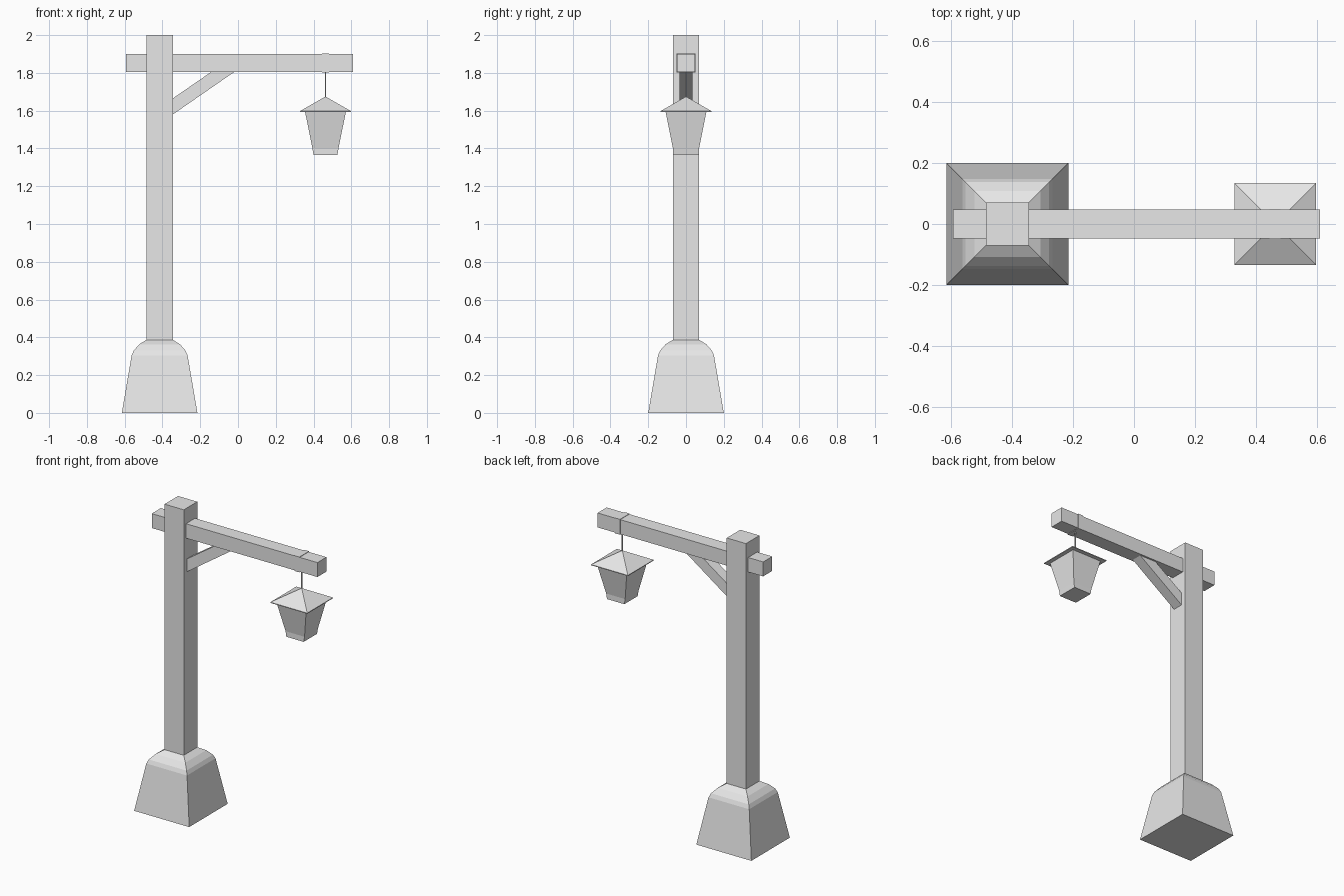
import bpy
import bmesh

cube = bpy.data.objects.get("Cube")
if cube:
    bpy.data.objects.remove(cube, do_unlink=True)

grey = bpy.data.materials.new("plain_grey")
grey.use_nodes = True
colour = (0.8, 0.8, 0.8, 1)
grey.diffuse_color = colour
grey.node_tree.nodes["Principled BSDF"].inputs["Base Color"].default_value = colour

POST_X = -0.415
LAMP_X = 0.463


def finish(name, bm):
    bmesh.ops.recalc_face_normals(bm, faces=bm.faces[:])
    mesh = bpy.data.meshes.new(name)
    bm.to_mesh(mesh)
    bm.free()
    mesh.materials.append(grey)
    obj = bpy.data.objects.new(name, mesh)
    bpy.context.collection.objects.link(obj)
    return obj


def loft(name, x, rings):
    """Stack rectangular rings (half x, half y, z) and cap both ends."""
    bm = bmesh.new()
    loops = []
    for hx, hy, z in rings:
        corners = ((-1, -1), (1, -1), (1, 1), (-1, 1))
        loops.append([bm.verts.new((x + sx * hx, sy * hy, z)) for sx, sy in corners])
    for low, high in zip(loops, loops[1:]):
        for i in range(4):
            j = (i + 1) % 4
            bm.faces.new((low[i], low[j], high[j], high[i]))
    bm.faces.new(loops[0][::-1])
    bm.faces.new(loops[-1])
    bmesh.ops.remove_doubles(bm, verts=bm.verts[:], dist=0.0001)
    return finish(name, bm)


def box(name, x, hx, hy, z0, z1):
    return loft(name, x, [(hx, hy, z0), (hx, hy, z1)])


def side_prism(name, outline, hy):
    """Extrude an x-z outline evenly to both sides of y = 0."""
    bm = bmesh.new()
    face = bm.faces.new([bm.verts.new((x, -hy, z)) for x, z in outline])
    moved = bmesh.ops.extrude_face_region(bm, geom=[face])["geom"]
    for v in moved:
        if isinstance(v, bmesh.types.BMVert):
            v.co.y = hy
    return finish(name, bm)


# Stone foot with a rounded shoulder
base_profile = [(0.2, 0), (0.148, 0.305), (0.137, 0.33), (0.108, 0.363), (0.07, 0.387)]
loft("stone_base", POST_X, [(h, h, z) for h, z in base_profile])

# Timber frame
box("post", POST_X, 0.07, 0.07, 0.387, 2)
box("cross_beam", 0.008, 0.602, 0.047, 1.805, 1.9)
side_prism("diagonal_brace",
           [(-0.345, 1.58), (-0.02, 1.805), (-0.142, 1.805), (-0.345, 1.665)], 0.035)

# Strap round the beam, and hanging wire
box("beam_strap", LAMP_X, 0.018, 0.05, 1.802, 1.903)
box("hanging_wire", LAMP_X, 0.003, 0.003, 1.66, 1.803)

# Lantern
loft("lantern_roof", LAMP_X, [(0.134, 0.134, 1.593), (0.134, 0.134, 1.598), (0, 0, 1.675)])
loft("lantern_body", LAMP_X, [(0.069, 0.069, 1.4), (0.108, 0.108, 1.594)])
loft("lantern_foot", LAMP_X, [(0.063, 0.069, 1.365), (0.069, 0.069, 1.4)])
